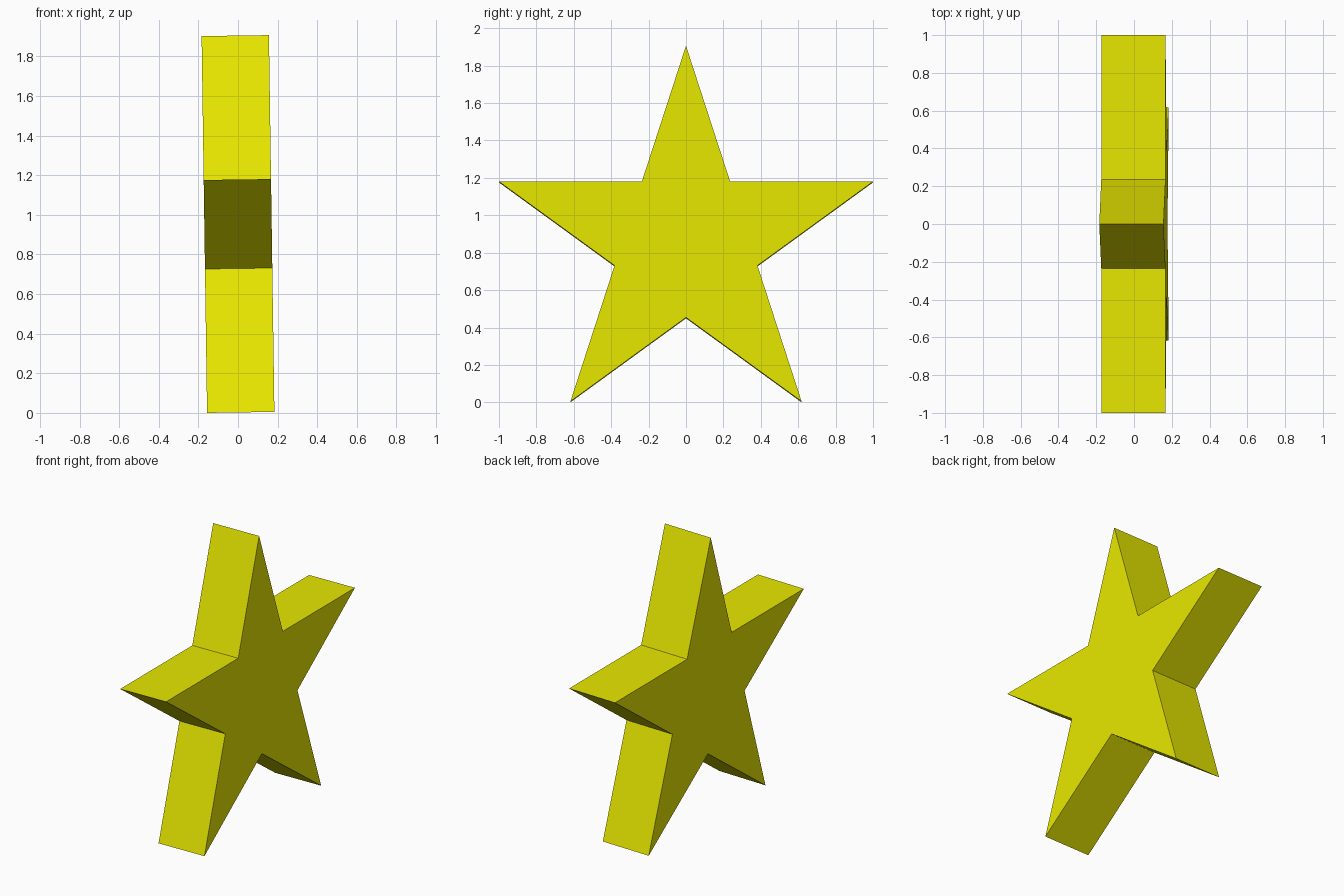
import bpy, bmesh
from math import sin, cos, pi
from mathutils import Matrix

if "Cube" in bpy.data.objects:
    bpy.data.objects.remove(bpy.data.objects["Cube"])

OUTER = 1 / sin(2 * pi / 5)      # tip-to-tip width of 2
INNER = OUTER * 0.382            # regular five-pointed star
THICK = 0.34
TILT = -0.0145                   # slight backward lean

# Star profile in the YZ plane, extruded along X
bm = bmesh.new()
verts = []
for i in range(10):
    r = OUTER if i % 2 == 0 else INNER
    a = pi / 2 + i * pi / 5
    verts.append(bm.verts.new((-THICK / 2, r * cos(a), r * sin(a))))
face = bm.faces.new(verts)
ext = bmesh.ops.extrude_face_region(bm, geom=[face], use_keep_orig=True)
new_verts = [g for g in ext["geom"] if isinstance(g, bmesh.types.BMVert)]
bmesh.ops.translate(bm, verts=new_verts, vec=(THICK, 0, 0))
bmesh.ops.recalc_face_normals(bm, faces=bm.faces[:])

# Lean, then stand on the ground centred on x
bm.transform(Matrix.Rotation(TILT, 4, 'Y'))
xs = [v.co.x for v in bm.verts]
zs = [v.co.z for v in bm.verts]
bm.transform(Matrix.Translation((-(min(xs) + max(xs)) / 2, 0, -min(zs))))

mesh = bpy.data.meshes.new("star")
bm.to_mesh(mesh)
bm.free()
star = bpy.data.objects.new("star", mesh)
bpy.context.collection.objects.link(star)

# Yellow finish
mat = bpy.data.materials.new("yellow")
mat.diffuse_color = (0.8, 0.8, 0.0, 1)
mat.use_nodes = True
mat.node_tree.nodes["Principled BSDF"].inputs["Base Color"].default_value = mat.diffuse_color
mesh.materials.append(mat)
